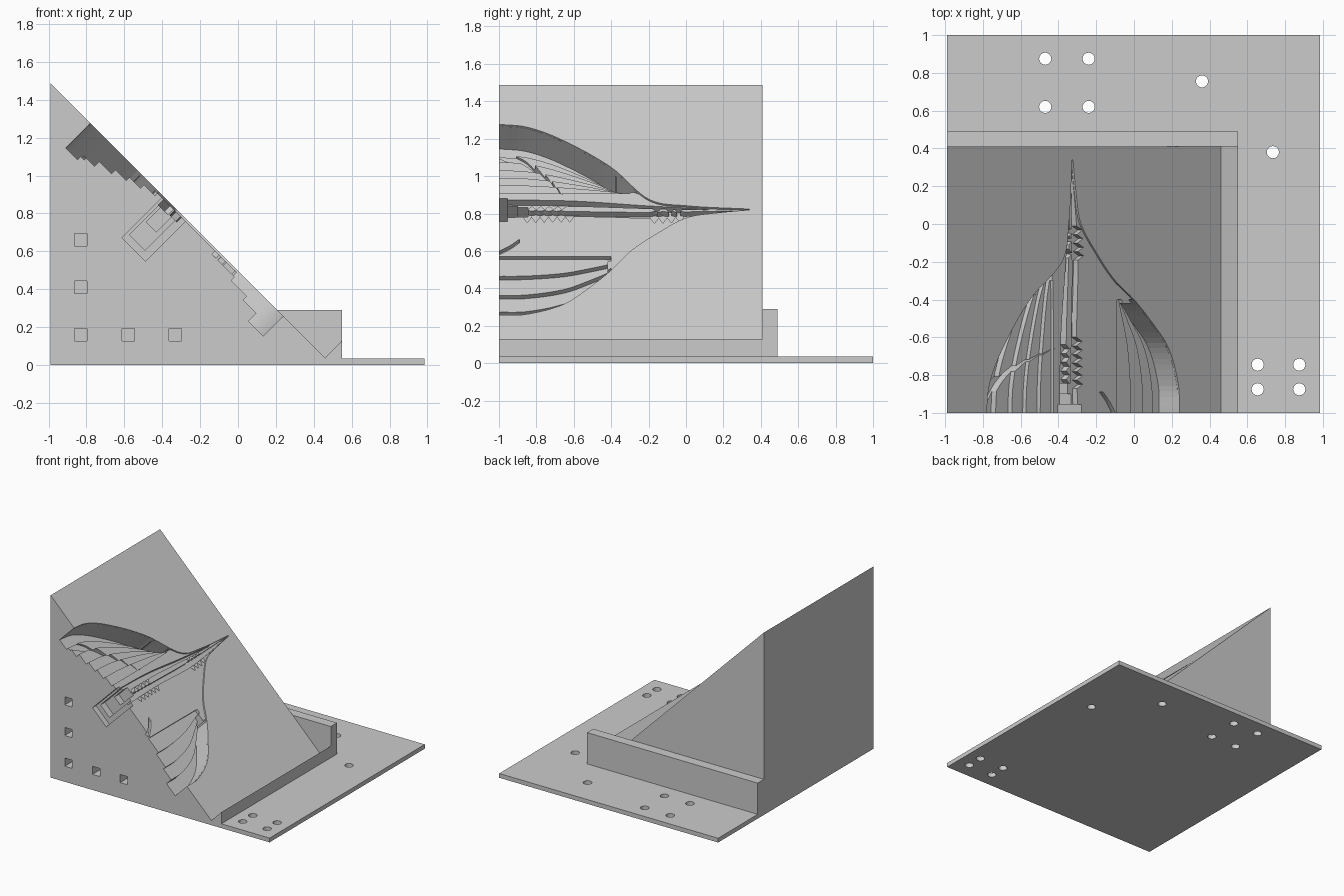
import bpy, bmesh, math
from mathutils import Vector

if "Cube" in bpy.data.objects:
    bpy.data.objects.remove(bpy.data.objects["Cube"])

K = 0.497            # the sloped face lies on x + z = K
R2 = math.sqrt(0.5)

gray = bpy.data.materials.new("light_gray")
gray.diffuse_color = (0.6, 0.6, 0.6, 1)
gray.use_nodes = True
gray.node_tree.nodes["Principled BSDF"].inputs["Base Color"].default_value = gray.diffuse_color


def finish(name, bm):
    bmesh.ops.recalc_face_normals(bm, faces=bm.faces)
    me = bpy.data.meshes.new(name)
    bm.to_mesh(me)
    bm.free()
    me.materials.append(gray)
    ob = bpy.data.objects.new(name, me)
    bpy.context.collection.objects.link(ob)
    return ob


def box(name, x0, x1, y0, y1, z0, z1):
    return prism(name, [(x0, z0), (x1, z0), (x1, z1), (x0, z1)], y0, y1)


def prism(name, pts, y0, y1):
    """Extrude an x/z profile along y."""
    bm = bmesh.new()
    f = bm.faces.new([bm.verts.new((x, y0, z)) for x, z in pts])
    g = bmesh.ops.extrude_face_region(bm, geom=[f])
    bmesh.ops.translate(bm, vec=(0, y1 - y0, 0),
                        verts=[v for v in g["geom"] if isinstance(v, bmesh.types.BMVert)])
    return finish(name, bm)


def cut(ob, cutter):
    cutter.hide_render = True
    m = ob.modifiers.new("cut", "BOOLEAN")
    m.operation, m.solver, m.object = "DIFFERENCE", "EXACT", cutter
    bpy.context.view_layer.objects.active = ob
    bpy.ops.object.modifier_apply(modifier=m.name)
    bpy.data.objects.remove(cutter)


def curve(pts):
    """Piecewise linear s(y) with eased slopes, from (y, s) points."""
    def f(y):
        if y <= pts[0][0]:
            return pts[0][1]
        n = len(pts)
        for i in range(n - 1):
            (ya, a), (yb, b) = pts[i], pts[i + 1]
            if y <= yb:
                t, h = (y - ya) / (yb - ya), yb - ya
                def slope(j):
                    lo, hi = max(j - 1, 0), min(j + 1, n - 1)
                    return (pts[hi][1] - pts[lo][1]) / (pts[hi][0] - pts[lo][0])
                return ((2*t**3 - 3*t*t + 1) * a + (t**3 - 2*t*t + t) * h * slope(i)
                        + (3*t*t - 2*t**3) * b + (t**3 - t*t) * h * slope(i + 1))
        return pts[-1][1]
    return f


def on_slope(s, y, d):
    """Point at depth d under the slope, below surface position s."""
    return Vector((s - d * R2, y, K - s - d * R2))


def engrave(ob, left, right, y0, y1, depth, rows=22):
    """Cut the band left(y)..right(y) into the slope to a constant depth."""
    bm = bmesh.new()
    rings = []
    for i in range(rows + 1):
        y = y0 + (y1 - y0) * i / rows
        a, b = left(y), right(y)
        b = max(b, a + 0.003)
        rings.append([bm.verts.new(on_slope(s, y, d)) for s, d in
                      ((a, -0.03), (b, -0.03), (b, depth), (a, depth))])
    bm.faces.new(rings[0])
    bm.faces.new(rings[-1])
    for p, q in zip(rings, rings[1:]):
        for j in range(4):
            k = (j + 1) % 4
            bm.faces.new((p[j], p[k], q[k], q[j]))
    bmesh.ops.triangulate(bm, faces=bm.faces)
    cut(ob, finish("groove_cutter", bm))


# base plate with drilled holes
plate = box("base_plate", -0.99, 0.985, -1, 1, 0, 0.035)
holes = [(x, y) for x in (-0.47, -0.24) for y in (0.62, 0.875)]
holes += [(x, y) for x in (0.655, 0.875) for y in (-0.745, -0.875)]
holes += [(0.36, 0.755), (0.735, 0.38)]
for x, y in holes:
    bpy.ops.mesh.primitive_cylinder_add(vertices=32, radius=0.032, depth=0.2, location=(x, y, 0.02))
    cut(plate, bpy.context.object)

# stop wall behind the wedge
box("back_lip", -0.99, 0.55, 0.41, 0.49, 0.035, 0.29)

# wedge with the small angled ledge at its foot
wedge = prism("wedge_block", [(-0.99, 0.035), (0.55, 0.035), (0.55, 0.13),
                              (0.46, K - 0.46), (-0.99, K + 0.99)], -1, 0.41)

# square sockets in the front face
for x, z in [(-0.83, 0.66), (-0.83, 0.41), (-0.83, 0.16), (-0.58, 0.16), (-0.33, 0.16)]:
    cut(wedge, box("socket_cutter", x - 0.033, x + 0.033, -1.1, -0.9, z - 0.033, z + 0.033))

# engraved blossom: outline of the shallow recess
L = curve([(-1, -0.78), (-0.85, -0.765), (-0.67, -0.70), (-0.4, -0.55),
           (-0.2, -0.38), (0, -0.345), (0.34, -0.327)])
R = curve([(-1, 0.24), (-0.85, 0.235), (-0.65, 0.18), (-0.5, 0.08), (-0.4, 0.0),
           (-0.3, -0.10), (-0.15, -0.20), (0, -0.28), (0.15, -0.305), (0.34, -0.323)])
engrave(wedge, L, R, -1.03, 0.34, 0.012, 44)


def mix(f, inner, t):
    return lambda y: f(y) + t * (inner - f(y))


# terraces stepping deeper towards both outer edges
left_steps = [(0, 0.17, 0.185, -0.27), (0.17, 0.34, 0.145, -0.25), (0.34, 0.52, 0.11, -0.25),
              (0.52, 0.68, 0.08, -0.26), (0.68, 0.84, 0.055, -0.28), (0.84, 1.0, 0.03, -0.30)]
for a, b, d, end in left_steps:
    engrave(wedge, mix(L, -0.42, a + 0.002), mix(L, -0.42, b + 0.006), -1.03, end, d)
right_steps = [(0, 0.24, 0.15, -0.40), (0.24, 0.46, 0.09, -0.42),
               (0.46, 0.72, 0.062, -0.42), (0.72, 1.0, 0.035, -0.40)]
for a, b, d, end in right_steps:
    engrave(wedge, mix(R, -0.08, b + 0.006), mix(R, -0.08, a + 0.002), -1.03, end, d)

# curved veins crossing the petals
vein = curve([(-1, -0.70), (-0.85, -0.63), (-0.74, -0.53), (-0.66, -0.41)])
engrave(wedge, lambda y: vein(y) - 0.05 * min(1, (-0.65 - y) / 0.2), vein, -1.03, -0.66, 0.16)
small = curve([(-1, -0.09), (-0.94, -0.12), (-0.89, -0.155)])
engrave(wedge, lambda y: small(y) - 0.02, small, -1.03, -0.89, 0.035, 8)


# central stem: two tapering grooves with jagged stretches
def jag(y, amp):
    rough = -0.86 < y < -0.62 or -0.2 < y < 0.0
    return amp * (1 if int((y + 2) / 0.0225) % 2 else 0) if rough else 0


up_l = curve([(-1, -0.385), (-0.6, -0.378), (-0.2, -0.352), (0.12, -0.335)])
up_r = curve([(-1, -0.350), (-0.6, -0.350), (-0.2, -0.338), (0.12, -0.331)])
lo_l = curve([(-1, -0.325), (-0.6, -0.322), (-0.2, -0.318), (0.33, -0.327)])
lo_r = curve([(-1, -0.290), (-0.6, -0.296), (-0.2, -0.288), (0.05, -0.300), (0.33, -0.324)])
engrave(wedge, up_l, lambda y: up_r(y) + jag(y, 0.018), -1.03, 0.12, 0.052, 50)
engrave(wedge, lambda y: lo_l(y) - jag(y + 0.01, 0.005), lambda y: lo_r(y) + jag(y, 0.03),
        -1.03, 0.33, 0.047, 60)

# deep stepped slot where the stem meets the front face
for a, b, end, d in [(-0.393, -0.27, -0.955, 0.31), (-0.381, -0.30, -0.90, 0.27),
                     (-0.371, -0.318, -0.845, 0.16)]:
    engrave(wedge, lambda y, a=a: a, lambda y, b=b: b, -1.03, end, d, 1)
